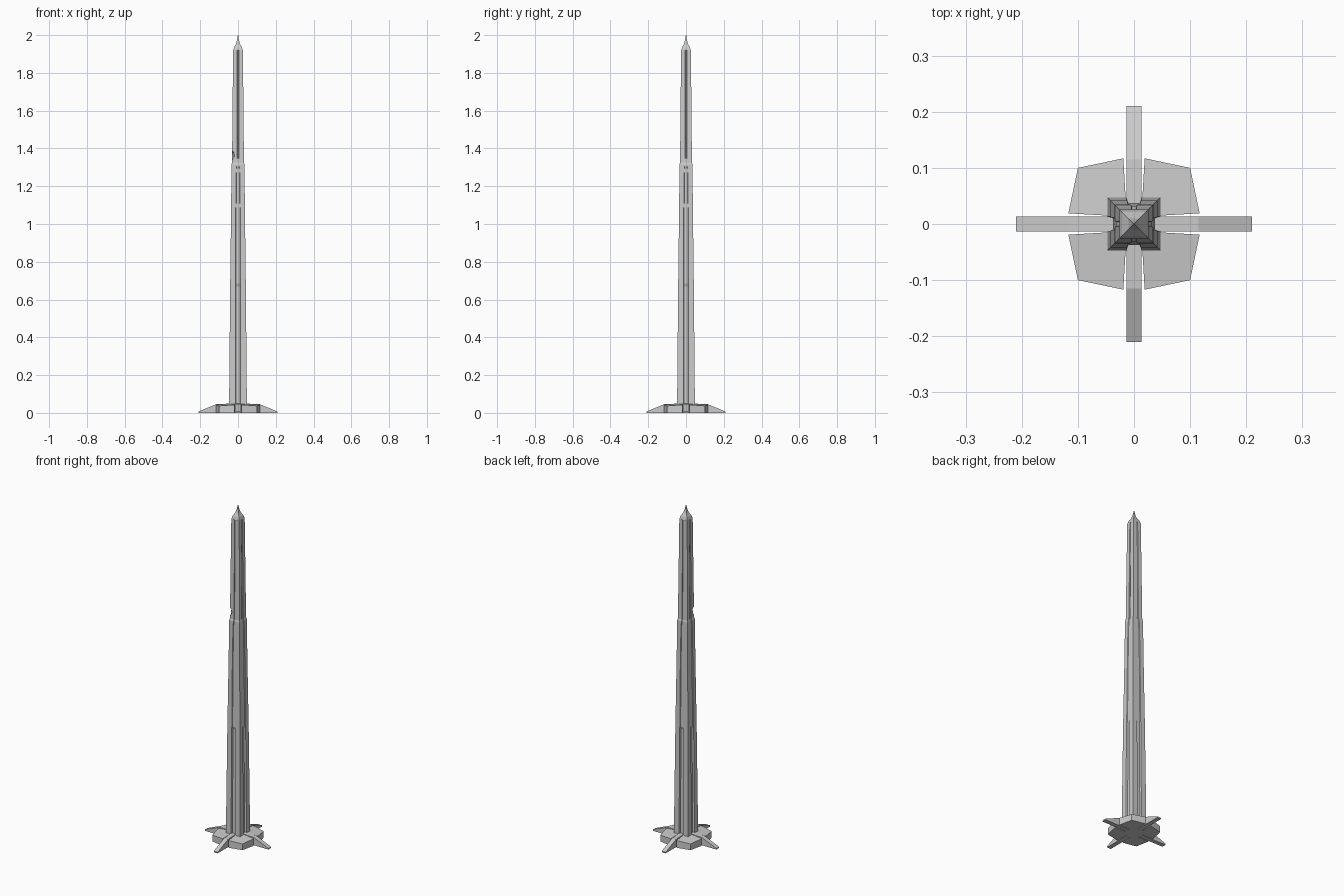
import bpy, math
from mathutils import Matrix

if "Cube" in bpy.data.objects:
    bpy.data.objects.remove(bpy.data.objects["Cube"])


def make(name, verts, faces):
    me = bpy.data.meshes.new(name)
    me.from_pydata(verts, [], faces)
    me.update()
    ob = bpy.data.objects.new(name, me)
    bpy.context.collection.objects.link(ob)
    return ob


def loft(name, rings):
    """Closed skin through rings of equal length."""
    n = len(rings[0])
    verts = [p for r in rings for p in r]
    faces = [tuple(reversed(range(n)))]
    for k in range(len(rings) - 1):
        a, b = k * n, (k + 1) * n
        faces += [(a + i, a + (i + 1) % n, b + (i + 1) % n, b + i) for i in range(n)]
    faces.append(tuple(range((len(rings) - 1) * n, len(rings) * n)))
    return make(name, verts, faces)


def grooved_ring(z, h, g, d):
    """Square of half width h with a groove of half width g, depth d on each side."""
    side = [(-h, -h), (-g, -h), (-g * 0.8, -h + d), (g * 0.8, -h + d), (g, -h)]
    ring = []
    for k in range(4):
        c, s = round(math.cos(k * math.pi / 2)), round(math.sin(k * math.pi / 2))
        ring += [(c * x - s * y, s * x + c * y, z) for x, y in side]
    return ring


def square_ring(z, h):
    return [(-h, -h, z), (h, -h, z), (h, h, z), (-h, h, z)]


# Tapered shaft: deep wide grooves, shallow middle grooves, narrow upper grooves
shaft = loft("tower_shaft", [grooved_ring(*s) for s in [
    (0.0, 0.0475, 0.013, 0.010),
    (0.67, 0.0415, 0.013, 0.009),
    (0.685, 0.0413, 0.012, 0.004),
    (1.08, 0.0365, 0.012, 0.004),
    (1.29, 0.0345, 0.009, 0.004),
    (1.315, 0.0342, 0.005, 0.003),
    (1.325, 0.0315, 0.005, 0.005),
    (1.92, 0.0260, 0.004, 0.004),
]])

# Chipped notch on the front left corner
bpy.ops.mesh.primitive_ico_sphere_add(subdivisions=1, radius=0.03,
                                      location=(-0.038, -0.038, 1.365))
chip = bpy.context.object
chip.name = "notch_cutter"
chip.scale = (0.8, 0.8, 1.1)
chip.hide_render = True
chip.hide_viewport = True
cut = shaft.modifiers.new("notch", "BOOLEAN")
cut.operation = "DIFFERENCE"
cut.object = chip

# Pointed cap and needle
loft("spire", [square_ring(z, h) for z, h in [
    (1.918, 0.026), (1.935, 0.021), (1.955, 0.010), (1.975, 0.005), (2.0, 0.0008)]])

# Base pads and sloping buttresses, one of each per quarter turn
pad = [(0.013, 0.013), (0.117, 0.019), (0.10, 0.10), (0.019, 0.117)]
pad_top = [0.05, 0.043, 0.037, 0.043]
buttress = [(0.03, 0.0), (0.21, 0.0), (0.21, 0.007), (0.115, 0.046), (0.03, 0.05)]
for k in range(4):
    turn = Matrix.Rotation(k * math.pi / 2, 4, "Z")
    p = loft(f"base_pad_{k + 1}", [[(x, y, 0) for x, y in pad],
                                   [(x, y, z) for (x, y), z in zip(pad, pad_top)]])
    b = loft(f"buttress_{k + 1}", [[(x, 0.013, z) for x, z in buttress],
                                   [(x, -0.013, z) for x, z in buttress]])
    for ob in (p, b):
        ob.data.transform(turn)
